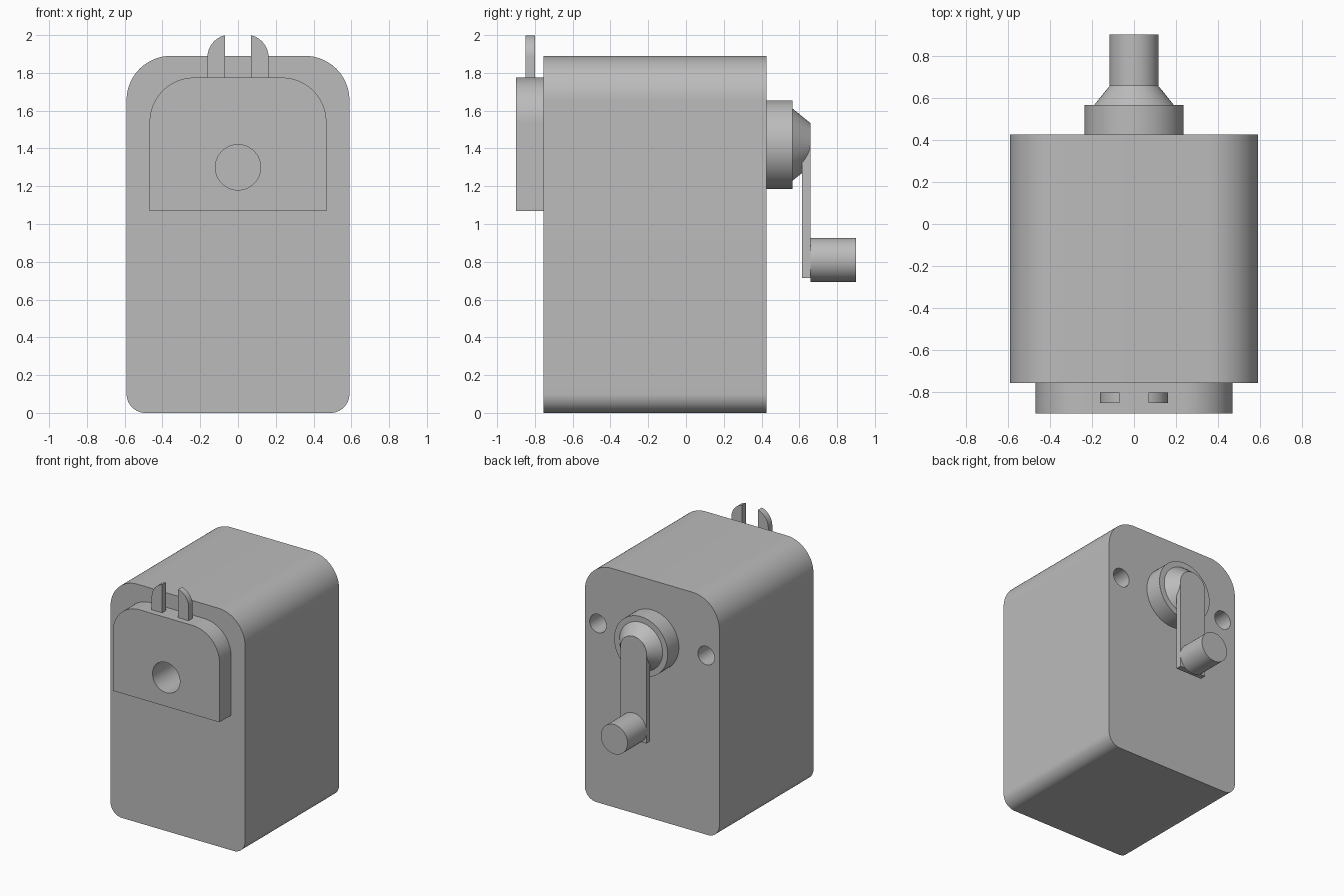
import bpy, bmesh, math
from mathutils import Vector

# Remove the default cube
if "Cube" in bpy.data.objects:
    bpy.data.objects.remove(bpy.data.objects["Cube"])

GREY = (0.5, 0.5, 0.5, 1)
mat = bpy.data.materials.new("plain grey")
mat.use_nodes = True
mat.diffuse_color = GREY
mat.node_tree.nodes["Principled BSDF"].inputs["Base Color"].default_value = GREY


def finish(name, bm):
    bmesh.ops.recalc_face_normals(bm, faces=bm.faces)
    mesh = bpy.data.meshes.new(name)
    bm.to_mesh(mesh)
    bm.free()
    mesh.materials.append(mat)
    obj = bpy.data.objects.new(name, mesh)
    bpy.context.collection.objects.link(obj)
    return obj


def arc(cx, cz, r, start, end, steps=24):
    angles = [math.radians(start + (end - start) * i / steps) for i in range(steps + 1)]
    return [(cx + r * math.cos(a), cz + r * math.sin(a)) for a in angles]


def extrude(name, outline, y0, y1):
    """Solid from an x-z outline, running from y0 to y1."""
    bm = bmesh.new()
    face = bm.faces.new([bm.verts.new((x, y0, z)) for x, z in outline])
    new = bmesh.ops.extrude_face_region(bm, geom=[face], use_keep_orig=True)["geom"]
    verts = [v for v in new if isinstance(v, bmesh.types.BMVert)]
    bmesh.ops.translate(bm, verts=verts, vec=(0, y1 - y0, 0))
    return finish(name, bm)


def round_y(name, x, z, y0, y1, r0, r1=None):
    """Cylinder or cone along y."""
    return extrude_cone(name, x, z, y0, y1, r0, r0 if r1 is None else r1)


def extrude_cone(name, x, z, y0, y1, r0, r1):
    bm = bmesh.new()
    bmesh.ops.create_cone(bm, cap_ends=True, segments=64, radius1=r0, radius2=r1, depth=y1 - y0)
    for v in bm.verts:
        v.co = Vector((x + v.co.x, (y0 + y1) / 2 + v.co.z, z - v.co.y))
    return finish(name, bm)


def cut(obj, cutters):
    for c in cutters:
        mod = obj.modifiers.new("hole", 'BOOLEAN')
        mod.operation = 'DIFFERENCE'
        mod.solver = 'EXACT'
        mod.object = c
        bpy.context.view_layer.objects.active = obj
        bpy.ops.object.modifier_apply(modifier=mod.name)


def slab(half, z0, z1, top_r, low_r):
    """Upright outline with rounded top corners and optional rounded lower ones."""
    pts = arc(half - top_r, z1 - top_r, top_r, 0, 90)
    pts += arc(-half + top_r, z1 - top_r, top_r, 90, 180)
    if low_r:
        pts += arc(-half + low_r, z0 + low_r, low_r, 180, 270)
        pts += arc(half - low_r, z0 + low_r, low_r, 270, 360)
    else:
        pts += [(-half, z0), (half, z0)]
    return pts


AXIS_Z = 1.42

# Housing and the front plate
body = extrude("body", slab(0.59, 0, 1.89, 0.235, 0.1), -0.755, 0.425)
plate = extrude("front_plate", slab(0.468, 1.07, 1.775, 0.235, 0), -0.9, -0.755)

# Pencil hole and the two rear mounting holes
pencil = round_y("pencil_hole_cutter", 0, 1.3, -1, -0.2, 0.12)
sockets = [round_y("socket_cutter", s * 0.475, AXIS_Z, 0.15, 0.5, 0.073) for s in (-1, 1)]
cut(body, [pencil] + sockets)
cut(plate, [pencil])
for c in [pencil] + sockets:
    bpy.data.objects.remove(c)

parts = [body, plate]

# Grip tabs on top of the plate
for side, s in (("left", 1), ("right", -1)):
    outline = [(0.07, 1.76), (0.162, 1.76)] + arc(0.042, 1.882, 0.12, 0, 76.5) 
    parts.append(extrude(side + "_grip_tab", [(s * x, z) for x, z in outline], -0.85, -0.8))

# Crank: hub, cone, arm and handle
parts.append(round_y("crank_hub", 0, AXIS_Z, 0.425, 0.565, 0.235))
parts.append(round_y("crank_cone", 0, AXIS_Z, 0.565, 0.658, 0.19, 0.115))
arm = arc(0, AXIS_Z, 0.115, 0, 180, 32) + [(-0.115, 0.715), (0.115, 0.715)]
parts.append(extrude("crank_arm", arm, 0.613, 0.659))
parts.append(round_y("crank_handle", 0, 0.81, 0.659, 0.9, 0.117))

# Smooth rounded surfaces, keep edges sharp
bpy.ops.object.select_all(action='DESELECT')
for p in parts:
    p.select_set(True)
bpy.context.view_layer.objects.active = body
bpy.ops.object.shade_smooth_by_angle(angle=math.radians(30))
